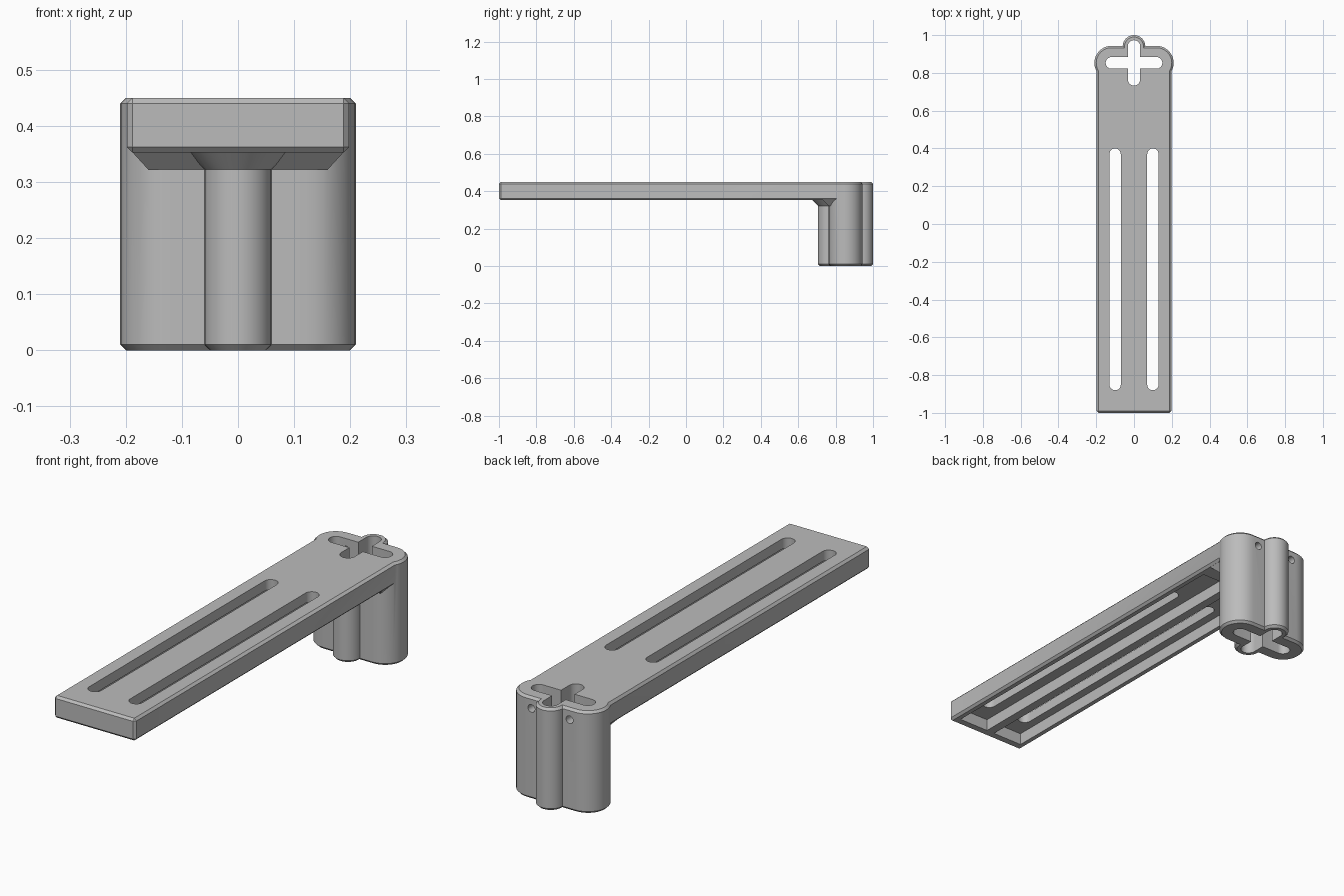
import bpy, bmesh, math
from mathutils import Matrix

cube = bpy.data.objects.get("Cube")
if cube:
    bpy.data.objects.remove(cube, do_unlink=True)

grey = bpy.data.materials.new("plain grey")
grey.use_nodes = True
colour = (0.5, 0.5, 0.5, 1)
grey.diffuse_color = colour
grey.node_tree.nodes["Principled BSDF"].inputs["Base Color"].default_value = colour

POST_Y = 0.853
BOTTOM, TOP = 0.352, 0.45
CHAMFER = 0.01


def finish(name, bm):
    bmesh.ops.recalc_face_normals(bm, faces=bm.faces)
    mesh = bpy.data.meshes.new(name)
    bm.to_mesh(mesh)
    bm.free()
    mesh.materials.append(grey)
    obj = bpy.data.objects.new(name, mesh)
    bpy.context.collection.objects.link(obj)
    return obj


def stadium(cx, cy, half, r, along_y=False, steps=16):
    """Rounded slot outline: half is the total half length."""
    pts = []
    for side in (1, -1):
        for i in range(steps + 1):
            a = math.pi * (i / steps - 0.5)
            x = side * (half - r + r * math.cos(a))
            y = side * r * math.sin(a)
            pts.append((cx - y, cy + x) if along_y else (cx + x, cy + y))
    return pts


def rectangle(x0, x1, y0, y1):
    return [(x0, y0), (x1, y0), (x1, y1), (x0, y1)]


def loft(name, levels):
    """Stack outlines given as (z, points) into a closed solid."""
    bm = bmesh.new()
    rings = [[bm.verts.new((x, y, z)) for x, y in pts] for z, pts in levels]
    for low, high in zip(rings, rings[1:]):
        for i in range(len(low)):
            j = (i + 1) % len(low)
            bm.faces.new((low[i], low[j], high[j], high[i]))
    bm.faces.new(rings[0][::-1])
    bm.faces.new(rings[-1])
    return finish(name, bm)


def combine(target, other, operation):
    mod = target.modifiers.new(other.name, 'BOOLEAN')
    mod.operation, mod.object, mod.solver = operation, other, 'EXACT'
    bpy.context.view_layer.objects.active = target
    bpy.ops.object.modifier_apply(modifier=mod.name)
    bpy.data.objects.remove(other, do_unlink=True)


def chamfered_column(name, half, r, along_y):
    levels = []
    for z, inset in ((0, CHAMFER), (CHAMFER, 0), (TOP - CHAMFER, 0), (TOP, CHAMFER)):
        levels.append((z, stadium(0, POST_Y, half - inset, r - inset, along_y)))
    return loft(name, levels)


# Flat arm with chamfered edges
bm = bmesh.new()
bmesh.ops.create_cube(bm, size=1, matrix=Matrix.Translation((0, -0.065, (TOP + BOTTOM) / 2))
                      @ Matrix.Diagonal((0.396, 1.87, TOP - BOTTOM, 1)))
bmesh.ops.bevel(bm, geom=bm.edges[:], offset=CHAMFER, segments=1, affect='EDGES')
bracket = finish("slotted_arm_bracket", bm)

# Underside pockets either side of a centre rib
for s in (-1, 1):
    x0, x1 = sorted((s * 0.02, s * 0.168))
    outline = rectangle(x0, x1, -0.96, 0.665)
    combine(bracket, loft("pocket_cutter", [(0.3, outline), (0.405, outline)]), 'DIFFERENCE')

# Post made of two crossing rounded columns
combine(bracket, chamfered_column("wide_column", 0.21, 0.09, False), 'UNION')
combine(bracket, chamfered_column("deep_column", 0.147, 0.06, True), 'UNION')

# Sloped gussets where the post meets the arm
combine(bracket, loft("wide_gusset", [
    (BOTTOM - 0.03, rectangle(-0.16, 0.16, 0.763, POST_Y)),
    (BOTTOM + 0.003, rectangle(-0.19, 0.19, 0.73, POST_Y))]), 'UNION')
combine(bracket, loft("deep_gusset", [
    (BOTTOM - 0.03, stadium(0, 0.78, 0.074, 0.06, True)),
    (BOTTOM + 0.003, stadium(0, 0.78, 0.107, 0.093, True))]), 'UNION')

# Cross-shaped opening through the post, and long slots through the arm
slots = [stadium(0, POST_Y, 0.15, 0.031),
         stadium(0, POST_Y, 0.12, 0.033, True),
         stadium(-0.1, -0.24, 0.64, 0.03, True),
         stadium(0.1, -0.24, 0.64, 0.03, True)]
for outline in slots:
    combine(bracket, loft("slot_cutter", [(-0.1, outline), (0.6, outline)]), 'DIFFERENCE')

# Small screw holes in the back of the post
for s in (-1, 1):
    bm = bmesh.new()
    bmesh.ops.create_cone(bm, cap_ends=True, segments=20, radius1=0.017, radius2=0.017, depth=0.13,
                          matrix=Matrix.Translation((s * 0.093, 0.925, 0.4))
                          @ Matrix.Rotation(math.pi / 2, 4, 'X'))
    combine(bracket, finish("screw_hole_cutter", bm), 'DIFFERENCE')

bpy.ops.object.select_all(action='DESELECT')
bracket.select_set(True)
bpy.context.view_layer.objects.active = bracket
bpy.ops.object.shade_smooth_by_angle(angle=math.radians(30))
